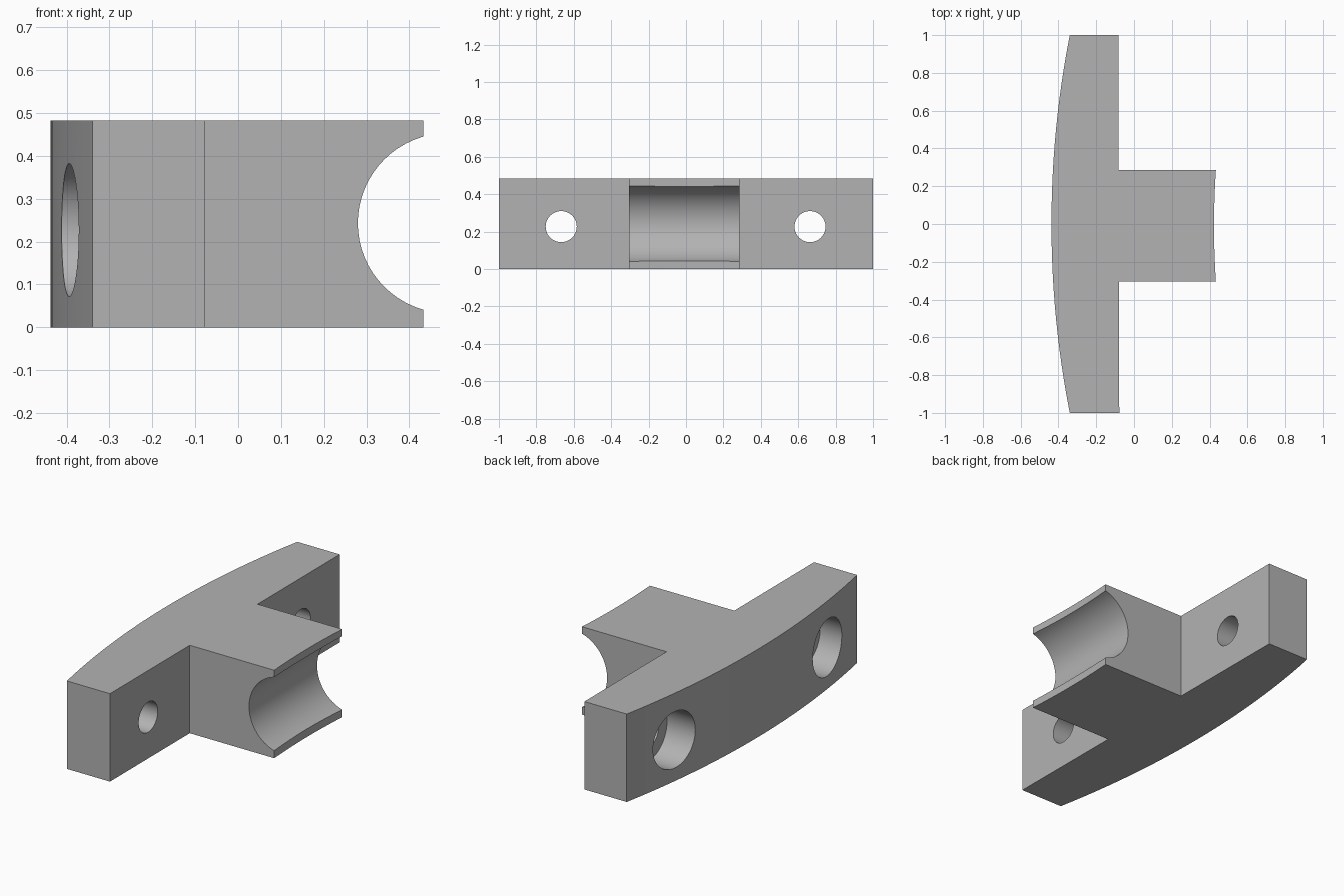
import bpy, bmesh, math
from mathutils import Matrix

cube = bpy.data.objects.get("Cube")
if cube:
    bpy.data.objects.remove(cube, do_unlink=True)

HEIGHT = 0.483

grey = bpy.data.materials.new("plain_grey")
grey.use_nodes = True
colour = (0.45, 0.45, 0.45, 1)
grey.diffuse_color = colour
grey.node_tree.nodes["Principled BSDF"].inputs["Base Color"].default_value = colour


def arc(x_end, x_mid, y0, y1, steps):
    """Shallow arc from y0 to y1, bulging from x_end to x_mid."""
    half, sag = abs(y1 - y0) / 2, abs(x_mid - x_end)
    radius = (half * half + sag * sag) / (2 * sag)
    sign = 1 if x_mid > x_end else -1
    points = []
    for i in range(steps + 1):
        y = y0 + (y1 - y0) * i / steps
        off = y - (y0 + y1) / 2
        rise = math.sqrt(radius ** 2 - off ** 2) - (radius - sag)
        points.append((x_end + sign * rise, y))
    return points


def make_object(name, bm):
    bmesh.ops.recalc_face_normals(bm, faces=bm.faces[:])
    mesh = bpy.data.meshes.new(name)
    bm.to_mesh(mesh)
    bm.free()
    obj = bpy.data.objects.new(name, mesh)
    bpy.context.collection.objects.link(obj)
    mesh.materials.append(grey)
    return obj


def cylinder(name, radius, length, centre, axis):
    bm = bmesh.new()
    bmesh.ops.create_cone(bm, cap_ends=True, segments=64, radius1=radius,
                          radius2=radius, depth=length)
    turn = Matrix.Rotation(math.pi / 2, 4, "Y" if axis == "X" else "X")
    bm.transform(Matrix.Translation(centre) @ turn)
    obj = make_object(name, bm)
    obj.hide_render = True
    return obj


# T-shaped body: bowed outer side, arm with a slightly hollow end
outline = [(-0.078, -1), (-0.08, -0.305)]
outline += arc(0.433, 0.423, -0.305, 0.285, 8)
outline += [(-0.081, 0.285), (-0.083, 1)]
outline += arc(-0.34, -0.437, 1, -1, 24)
bm = bmesh.new()
base = bm.faces.new([bm.verts.new((x, y, 0)) for x, y in outline])
top = bmesh.ops.extrude_face_region(bm, geom=[base])
bmesh.ops.translate(bm, vec=(0, 0, HEIGHT),
                    verts=[g for g in top["geom"] if isinstance(g, bmesh.types.BMVert)])
body = make_object("clamp_body", bm)

# Round groove, plus a bolt hole and counterbore on each wing
cutters = [cylinder("groove_cutter", 0.21, 1.2, (0.49, 0, 0.243), "Y")]
for side, y in (("front", -0.667), ("back", 0.663)):
    cutters.append(cylinder(side + "_bolt_cutter", 0.083, 1, (-0.3, y, 0.227), "X"))
    cutters.append(cylinder(side + "_counterbore_cutter", 0.155, 0.4, (-0.44, y, 0.227), "X"))

bpy.ops.object.select_all(action="DESELECT")
body.select_set(True)
bpy.context.view_layer.objects.active = body
for cutter in cutters:
    cut = body.modifiers.new(cutter.name, "BOOLEAN")
    cut.operation = "DIFFERENCE"
    cut.solver = "EXACT"
    cut.object = cutter
    bpy.ops.object.modifier_apply(modifier=cut.name)
for cutter in cutters:
    bpy.data.objects.remove(cutter, do_unlink=True)

bpy.ops.object.shade_smooth_by_angle(angle=math.radians(25))
